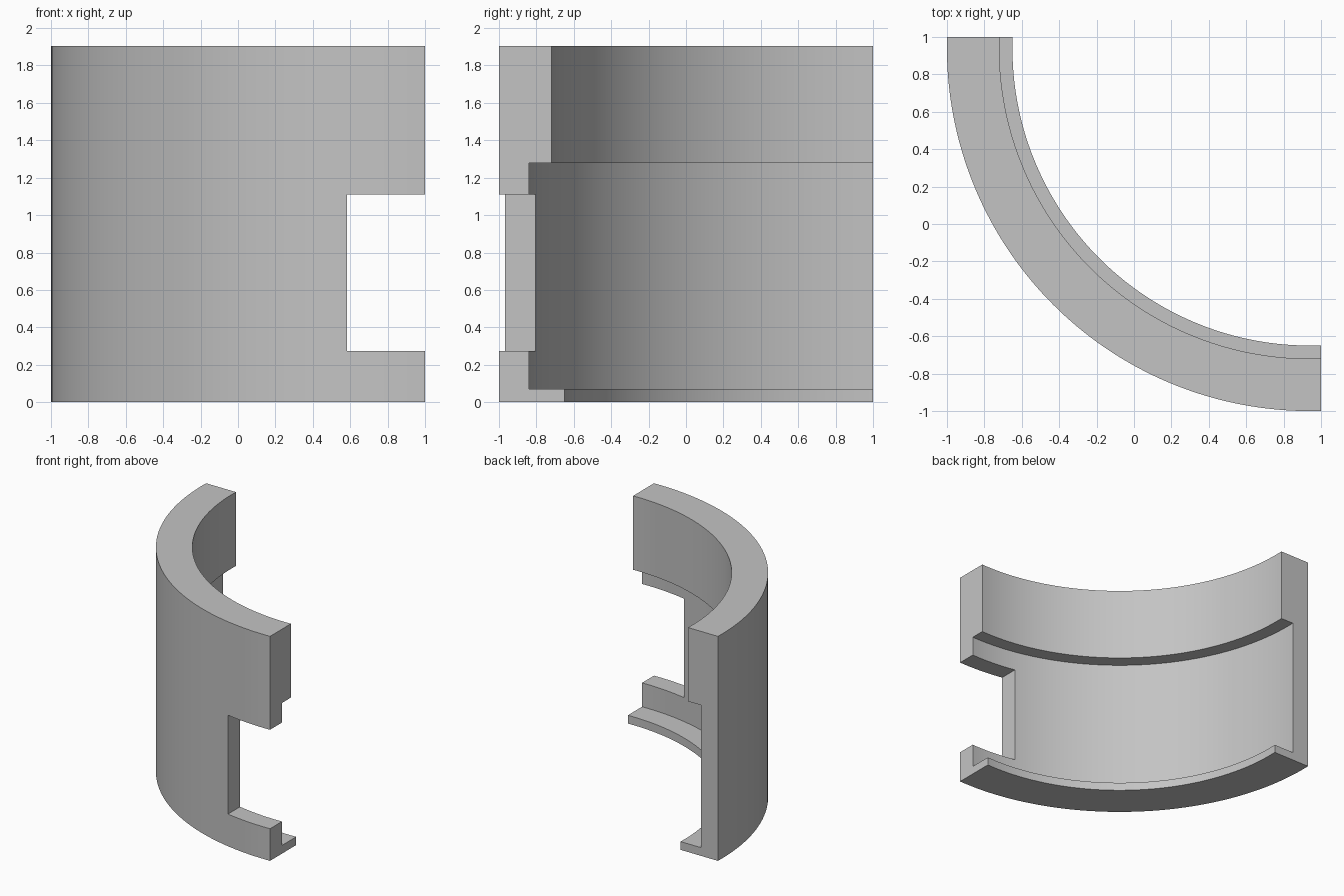
import bpy, bmesh
from math import pi, asin, cos, sin

cube = bpy.data.objects.get("Cube")
if cube:
    bpy.data.objects.remove(cube)

CENTRE = 0.94      # arc axis sits at (CENTRE, CENTRE)
OVERRUN = 1 - CENTRE
SEGMENTS = 72

grey = bpy.data.materials.new("light grey")
grey.use_nodes = True
colour = (0.55, 0.55, 0.55, 1)
grey.diffuse_color = colour
grey.node_tree.nodes["Principled BSDF"].inputs["Base Color"].default_value = colour

# Wall section as (radius, height): bottom lip, recessed band, thick upper band
profile = [(1.94, 0), (1.94, 1.904), (1.66, 1.904), (1.66, 1.278),
           (1.78, 1.278), (1.78, 0.07), (1.59, 0.07), (1.59, 0)]


def sweep_point(bm, radius, z, t):
    """Point on the arc; the ends lie flat on x = 1 and y = 1."""
    extra = asin(OVERRUN / radius)
    angle = -extra + t * (pi / 2 + 2 * extra)
    return bm.verts.new((CENTRE - radius * cos(angle),
                         CENTRE - radius * sin(angle), z))


# Curved wall
bm = bmesh.new()
rings = [[sweep_point(bm, r, z, i / SEGMENTS) for r, z in profile]
         for i in range(SEGMENTS + 1)]
n = len(profile)
for a, b in zip(rings, rings[1:]):
    for j in range(n):
        k = (j + 1) % n
        bm.faces.new((a[j], a[k], b[k], b[j]))
bm.faces.new(rings[0])
bm.faces.new(rings[-1])
bmesh.ops.recalc_face_normals(bm, faces=bm.faces)
mesh = bpy.data.meshes.new("curved_wall")
bm.to_mesh(mesh)
bm.free()
mesh.materials.append(grey)
wall = bpy.data.objects.new("curved_wall", mesh)
bpy.context.collection.objects.link(wall)

# Rectangular notch through the wall at its left end
bpy.ops.mesh.primitive_cube_add(size=1, location=(0.883, -0.8, 0.692))
cutter = bpy.context.object
cutter.name = "notch_cutter"
cutter.scale = (0.6, 0.8, 0.839)
cutter.hide_render = True
cutter.data.materials.append(grey)

bpy.ops.object.select_all(action='DESELECT')
wall.select_set(True)
bpy.context.view_layer.objects.active = wall
notch = wall.modifiers.new("notch", 'BOOLEAN')
notch.operation = 'DIFFERENCE'
notch.solver = 'EXACT'
notch.object = cutter
bpy.ops.object.modifier_apply(modifier="notch")
bpy.data.objects.remove(cutter)

bpy.ops.object.shade_smooth_by_angle(angle=pi / 6)
